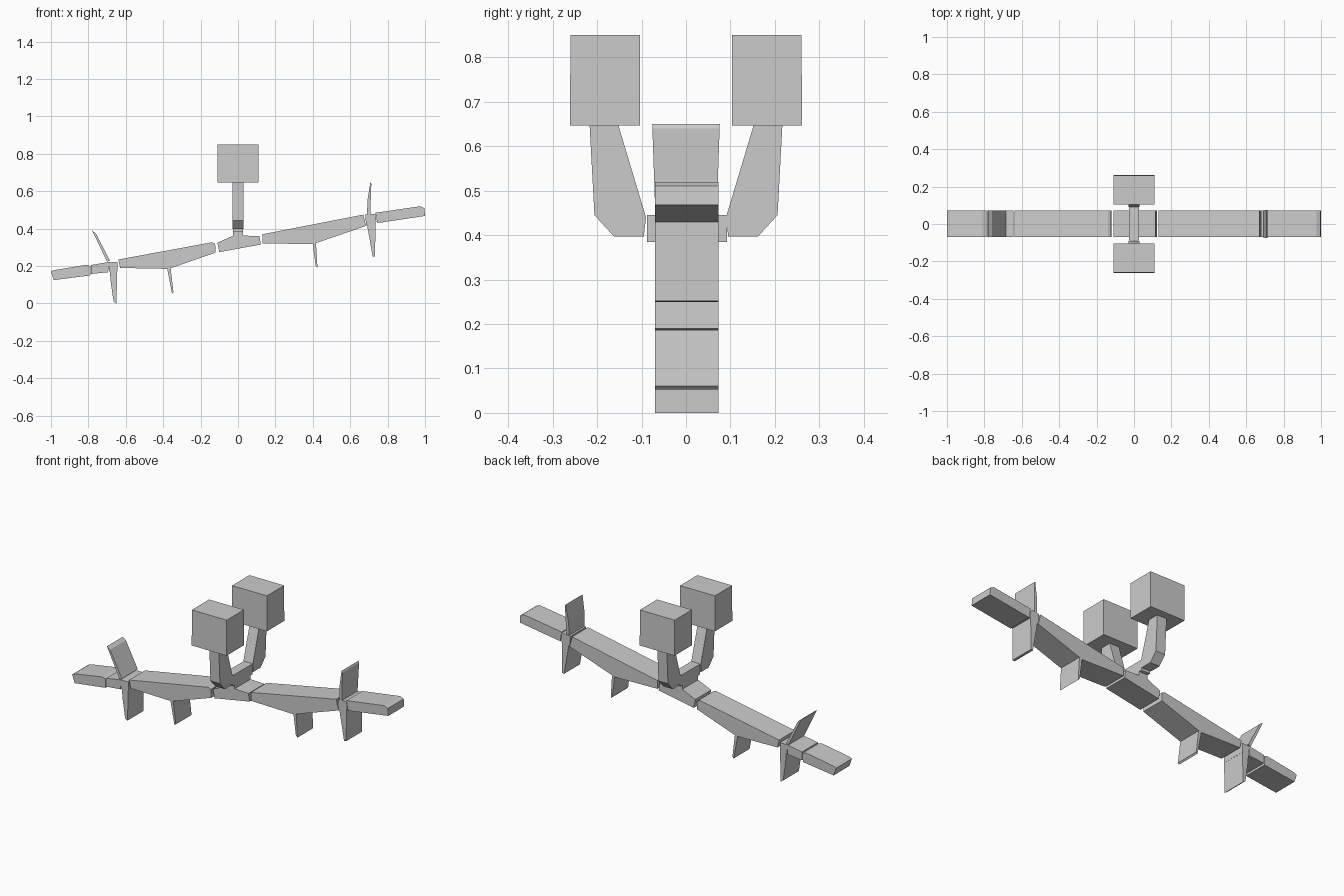
import bpy, bmesh
from mathutils import Vector

if "Cube" in bpy.data.objects:
    bpy.data.objects.remove(bpy.data.objects["Cube"])


def prism(name, pts, a, b, axis='Y', grow=0.0):
    """Extrude a profile: XZ points along Y, or YZ points along X."""
    bm = bmesh.new()
    def place(p, d):
        return Vector((p[0], d, p[1])) if axis == 'Y' else Vector((d, p[0], p[1]))
    lo, hi = min(p[1] for p in pts), max(p[1] for p in pts)
    rings = []
    for d in (a, b):
        ring = []
        for p in pts:
            # optional widening toward the top
            k = grow * (p[1] - lo) / (hi - lo)
            ring.append(bm.verts.new(place(p, d + (k if d > 0 else -k))))
        rings.append(ring)
    bm.faces.new(rings[0])
    bm.faces.new(rings[1][::-1])
    n = len(pts)
    for i in range(n):
        j = (i + 1) % n
        bm.faces.new((rings[0][i], rings[1][i], rings[1][j], rings[0][j]))
    bmesh.ops.recalc_face_normals(bm, faces=bm.faces)
    me = bpy.data.meshes.new(name)
    bm.to_mesh(me)
    bm.free()
    ob = bpy.data.objects.new(name, me)
    bpy.context.collection.objects.link(ob)
    return ob


# Segmented beam, side profiles in x and z
beam = {
    "left_tip": [(-1, .17), (-.985, .125), (-.79, .15), (-.788, .2), (-.81, .207), (-.985, .178)],
    "left_link": [(-.785, .158), (-.695, .167), (-.688, .222), (-.785, .206)],
    "left_hub": [(-.69, .17), (-.645, .17), (-.645, .222), (-.69, .222)],
    "left_body": [(-.64, .235), (-.14, .327), (-.122, .32), (-.12, .272), (-.37, .185), (-.63, .19)],
    "centre_link": [(-.11, .325), (-.02, .365), (.115, .36), (.122, .315), (-.1, .275)],
    "right_body": [(.13, .37), (.67, .475), (.685, .415), (.4, .317), (.13, .322)],
    "right_hub": [(.68, .475), (.735, .48), (.74, .435), (.685, .418)],
    "right_tip": [(.735, .485), (.975, .52), (.997, .51), (1, .468), (.745, .43)],
}
for name, pts in beam.items():
    prism(name, pts, -.07, .073)

# Thin fins above and below the beam
fins = {
    "left_upper_fin": [(-.78, .39), (-.76, .375), (-.685, .23), (-.7, .223)],
    "left_lower_fin": [(-.688, .2), (-.68, .11), (-.665, .01), (-.65, 0), (-.647, .12), (-.645, .2)],
    "left_small_fin": [(-.378, .185), (-.36, .187), (-.345, .06), (-.353, .053)],
    "right_small_fin": [(.4, .318), (.417, .323), (.425, .19), (.415, .2)],
    "right_lower_fin": [(.69, .42), (.72, .25), (.733, .252), (.735, .44)],
}
for name, pts in fins.items():
    prism(name, pts, -.07, .073)
prism("right_upper_fin", [(.69, .475), (.692, .55), (.708, .65), (.713, .64), (.707, .475)],
      -.07, .07, grow=.006)

# Cross bar carrying the two arms
prism("cross_bar", [(-.088, .385), (.092, .385), (.092, .445), (-.088, .445)], -.028, .028, 'X')
prism("cross_bar_foot", [(-.07, .345), (.073, .345), (.073, .39), (-.07, .39)], -.028, .028, 'X')

# Bent arms and blocks on both sides
arm = [(.153, .65), (.217, .65), (.206, .445), (.162, .397), (.095, .397), (.09, .44)]
block = [(.104, .647), (.261, .647), (.26, .85), (.104, .85)]
for side, s in (("back", 1), ("front", -1)):
    prism(side + "_arm", [(s * y, z) for y, z in arm], -.03, .03, 'X')
    prism(side + "_block", [(s * y, z) for y, z in block], -.11, .11, 'X')
